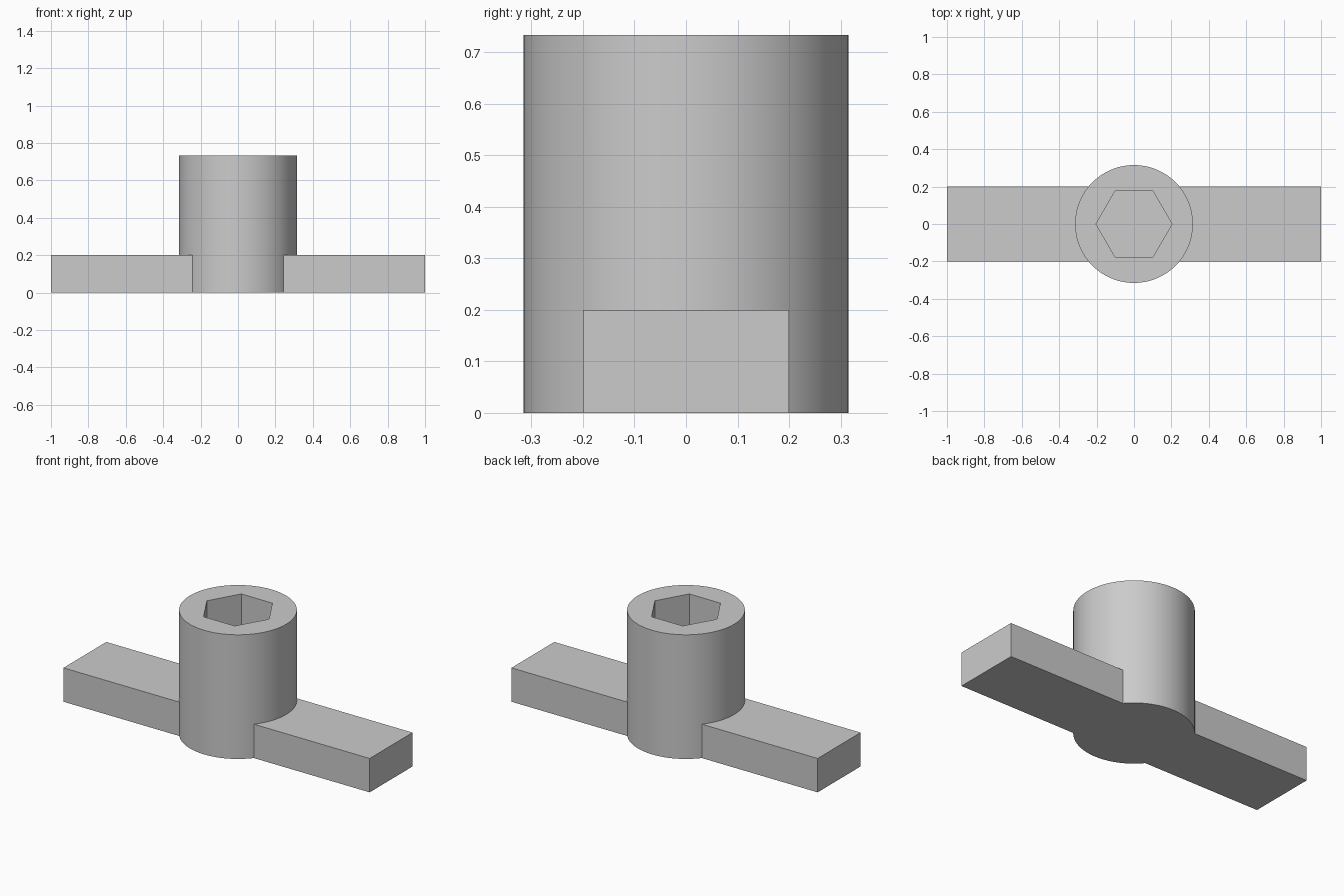
import bpy
import math

default = bpy.data.objects.get("Cube")
if default:
    bpy.data.objects.remove(default, do_unlink=True)

RADIUS, HEIGHT = 0.315, 0.733
BAR_WIDTH, BAR_HEIGHT = 0.4, 0.2
HEX_RADIUS, HEX_FLOOR = 0.203, 0.2

grey = bpy.data.materials.new("plain grey")
grey.use_nodes = True
colour = (0.6, 0.6, 0.6, 1)
grey.diffuse_color = colour
grey.node_tree.nodes["Principled BSDF"].inputs["Base Color"].default_value = colour


def prism(name, sides, radius, bottom, top, turn=0.0):
    bpy.ops.mesh.primitive_cylinder_add(
        vertices=sides, radius=radius, depth=top - bottom,
        location=(0, 0, (bottom + top) / 2), rotation=(0, 0, turn))
    obj = bpy.context.object
    obj.name = name
    obj.data.materials.append(grey)
    return obj


def combine(target, other, operation):
    """Apply a boolean and discard the helper shape."""
    mod = target.modifiers.new(operation.lower(), "BOOLEAN")
    mod.operation = operation
    mod.solver = "EXACT"
    mod.object = other
    bpy.ops.object.select_all(action="DESELECT")
    target.select_set(True)
    bpy.context.view_layer.objects.active = target
    bpy.ops.object.modifier_apply(modifier=mod.name)
    bpy.data.objects.remove(other, do_unlink=True)


# Round hub
key = prism("socket_key", 96, RADIUS, 0, HEIGHT)

# Flat crossbar handle running through the foot of the hub
bpy.ops.mesh.primitive_cube_add(size=1, location=(0, 0, BAR_HEIGHT / 2))
bar = bpy.context.object
bar.name = "handle_bar"
bar.scale = (2, BAR_WIDTH, BAR_HEIGHT)
bpy.ops.object.transform_apply(location=False, rotation=False, scale=True)
bar.data.materials.append(grey)
combine(key, bar, "UNION")

# Blind hexagonal socket, corners pointing along the handle
socket = prism("socket_cutter", 6, HEX_RADIUS, HEX_FLOOR, HEIGHT + 0.1, math.radians(30))
socket.hide_render = True
combine(key, socket, "DIFFERENCE")

bpy.ops.object.shade_smooth_by_angle(angle=math.radians(30))
